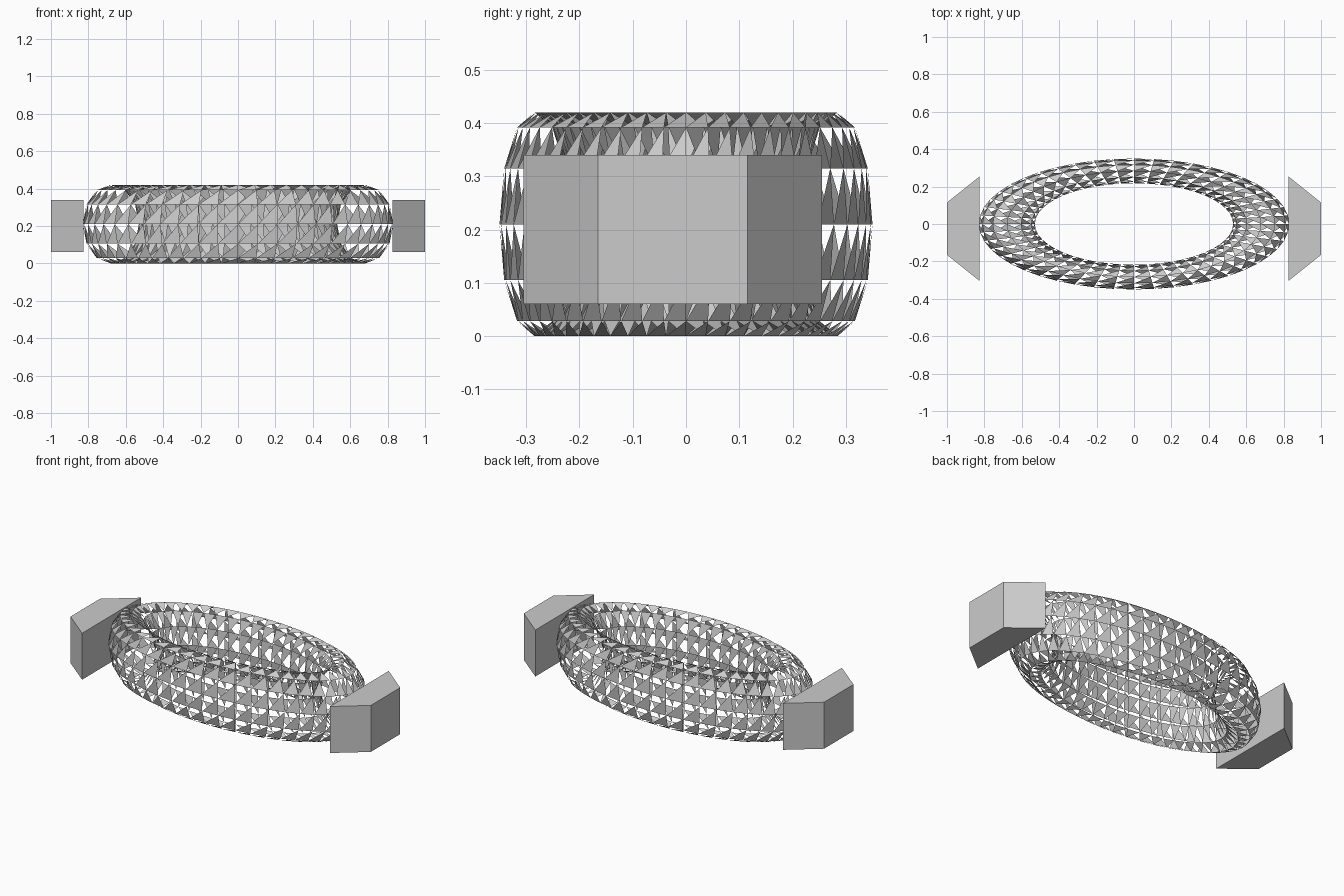
import bpy, bmesh
from math import sin, cos, pi

if "Cube" in bpy.data.objects:
    bpy.data.objects.remove(bpy.data.objects["Cube"])

SEG, SIDES = 48, 12          # steps around the ring, sides of the tube
ZC = 0.21                    # centre height


def add_object(name, bm):
    mesh = bpy.data.meshes.new(name)
    bm.to_mesh(mesh)
    bm.free()
    obj = bpy.data.objects.new(name, mesh)
    bpy.context.collection.objects.link(obj)
    return obj


# Oval open-work ring: each grid cell keeps one triangle, leaving the other half open
bm = bmesh.new()
grid = []
for i in range(SEG):
    a = 2 * pi * i / SEG
    row = []
    for j in range(SIDES):
        b = 2 * pi * j / SIDES
        row.append(bm.verts.new(((0.68 + 0.15 * cos(b)) * cos(a),
                                 (0.284 + 0.066 * cos(b)) * sin(a),
                                 ZC + 0.21 * sin(b))))
    grid.append(row)
for i in range(SEG):
    for j in range(SIDES):
        nxt = grid[(i + 1) % SEG]
        bm.faces.new((grid[i][j], nxt[j], nxt[(j + 1) % SIDES]))
add_object("lattice_ring", bm)


# Tapered end blocks, mirrored left and right
def end_block(name, side):
    profile = [(0.825, -0.305), (1.0, -0.165), (1.0, 0.115), (0.825, 0.255)]
    bm = bmesh.new()
    base = bm.faces.new([bm.verts.new((side * x, y, 0.06)) for x, y in profile])
    top = bmesh.ops.extrude_face_region(bm, geom=[base])["geom"]
    bmesh.ops.translate(bm, vec=(0, 0, 0.28),
                        verts=[g for g in top if isinstance(g, bmesh.types.BMVert)])
    # keep the block closed at the bottom
    bottom = [v for v in bm.verts if v.co.z < 0.1]
    if not any(all(v.co.z < 0.1 for v in f.verts) for f in bm.faces):
        bmesh.ops.contextual_create(bm, geom=bottom)
    bmesh.ops.recalc_face_normals(bm, faces=bm.faces)
    add_object(name, bm)


end_block("right_end_block", 1)
end_block("left_end_block", -1)
